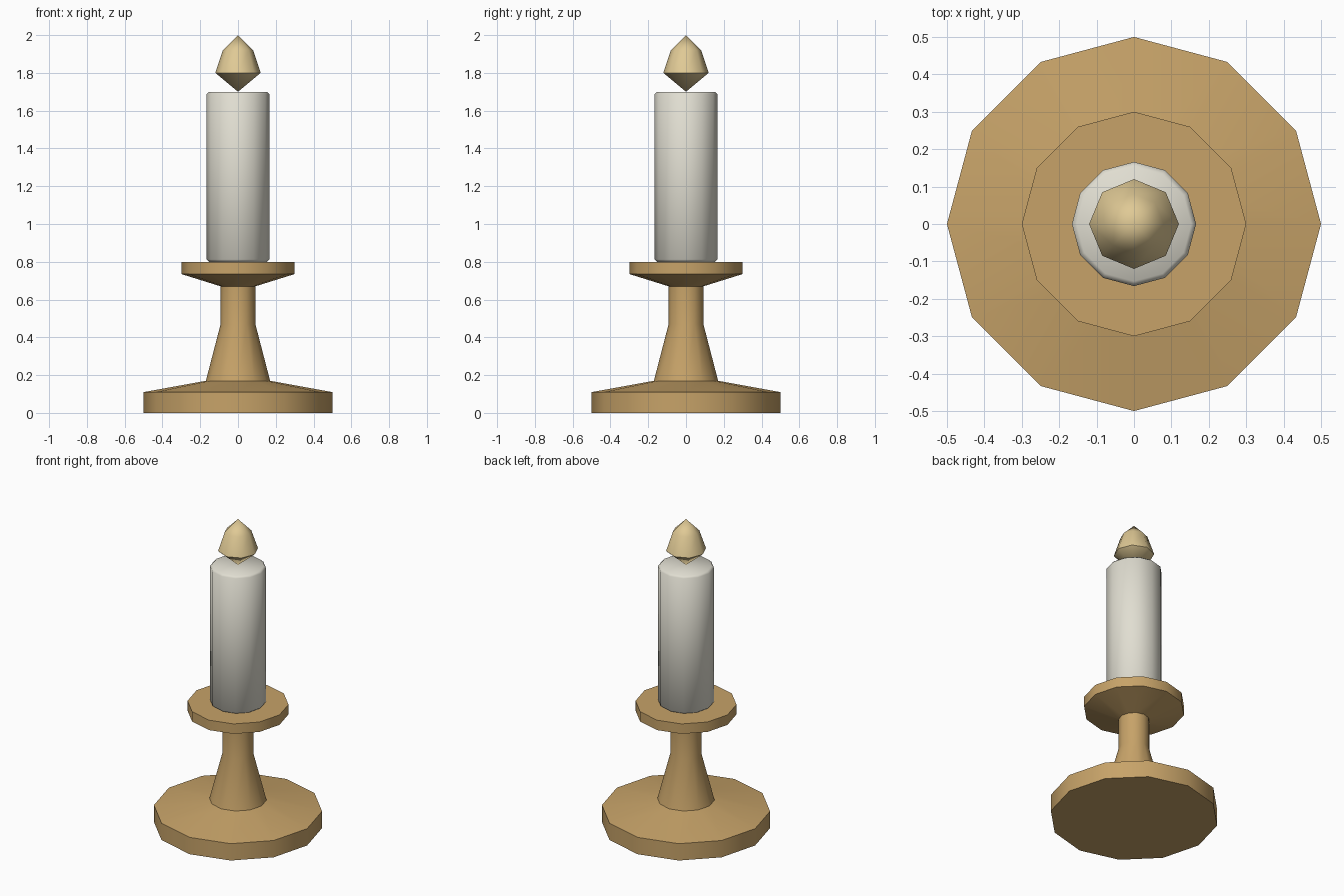
import bpy, bmesh, math

cube = bpy.data.objects.get("Cube")
if cube:
    bpy.data.objects.remove(cube, do_unlink=True)


def make_material(name, colour):
    mat = bpy.data.materials.new(name)
    mat.use_nodes = True
    mat.diffuse_color = (*colour, 1)
    mat.node_tree.nodes["Principled BSDF"].inputs["Base Color"].default_value = (*colour, 1)
    return mat


def lathe(name, profile, sides, mat):
    """Turn (radius, height) points, bottom to top, around z."""
    bm = bmesh.new()
    rings = []
    for r, z in profile:
        count = sides if r > 0 else 1
        angles = [math.tau * i / sides for i in range(count)]
        rings.append([bm.verts.new((r * math.cos(a), r * math.sin(a), z)) for a in angles])
    for low, high in zip(rings, rings[1:]):
        for i in range(sides):
            j = i + 1
            corners = [low[i % len(low)], low[j % len(low)],
                       high[j % len(high)], high[i % len(high)]]
            bm.faces.new(list(dict.fromkeys(corners)))
    for ring in (rings[0], rings[-1]):
        if len(ring) > 1:
            bm.faces.new(ring)
    bmesh.ops.recalc_face_normals(bm, faces=bm.faces)
    mesh = bpy.data.meshes.new(name)
    bm.to_mesh(mesh)
    bm.free()
    mesh.materials.append(mat)
    obj = bpy.data.objects.new(name, mesh)
    bpy.context.collection.objects.link(obj)
    bpy.ops.object.select_all(action='DESELECT')
    obj.select_set(True)
    bpy.context.view_layer.objects.active = obj
    bpy.ops.object.shade_smooth_by_angle(angle=math.radians(50))
    return obj


brass = make_material("brass", (0.57, 0.365, 0.14))
wax = make_material("wax", (0.75, 0.73, 0.64))
glow = make_material("flame_yellow", (0.74, 0.585, 0.30))

# Holder: foot, flared stem and drip tray
lathe("candle_holder", [(0.5, 0), (0.5, 0.11), (0.17, 0.17), (0.092, 0.47),
                        (0.092, 0.67), (0.3, 0.735), (0.3, 0.8)], 12, brass)

# Candle with softened rims
lathe("candle", [(0.153, 0.8), (0.166, 0.812), (0.166, 1.688), (0.153, 1.7)], 12, wax)

# Flame standing on its point
lathe("flame", [(0, 1.7), (0.12, 1.8), (0.08, 1.92), (0, 2.0)], 8, glow)
